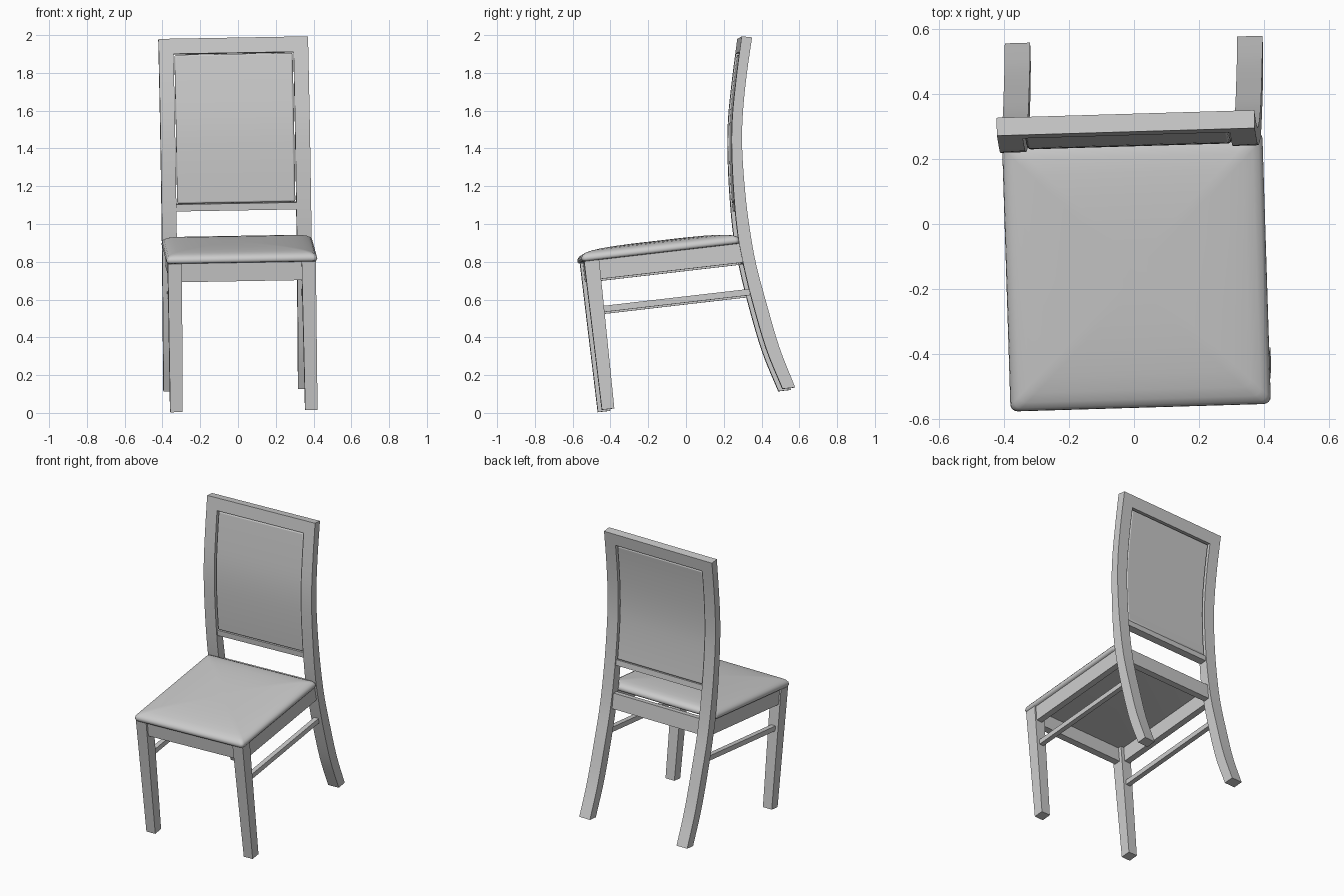
import bpy, bmesh, math
from mathutils import Matrix, Euler

if "Cube" in bpy.data.objects:
    bpy.data.objects.remove(bpy.data.objects["Cube"])

# Whole chair is slightly tipped and turned
POSE = Euler((math.radians(6.6), math.radians(-1.0), math.radians(1.7))).to_matrix().to_4x4() \
    @ Matrix.Translation((0.018, 0, 0))

# Side profile of the curved back: height, front y, rear y
BACK = [(.062, .510, .577), (.28, .449, .519), (.55, .403, .473), (.73, .381, .447),
        (.89, .369, .436), (1.10, .372, .433), (1.35, .389, .444), (1.52, .412, .466),
        (1.72, .456, .508), (1.935, .510, .564)]


def back_y(z, k):
    """Smooth (Hermite) lookup in the back profile."""
    n = len(BACK)
    i = 0
    while i < n - 2 and z > BACK[i + 1][0]:
        i += 1

    def slope(j):
        a, b = BACK[max(j - 1, 0)], BACK[min(j + 1, n - 1)]
        return (b[k] - a[k]) / (b[0] - a[0])
    p, q = BACK[i], BACK[i + 1]
    h = q[0] - p[0]
    t = (z - p[0]) / h
    return ((2*t**3 - 3*t*t + 1) * p[k] + (t**3 - 2*t*t + t) * h * slope(i)
            + (3*t*t - 2*t**3) * q[k] + (t**3 - t*t) * h * slope(i + 1))


def loft(name, rings, bevel=0.0, segs=2, smooth=40):
    """Join closed rings of points into a capped solid."""
    bm = bmesh.new()
    vs = [[bm.verts.new(p) for p in r] for r in rings]
    n = len(vs[0])
    for a, b in zip(vs, vs[1:]):
        for i in range(n):
            bm.faces.new((a[i], a[(i + 1) % n], b[(i + 1) % n], b[i]))
    bm.faces.new(vs[0])
    bm.faces.new(vs[-1])
    bmesh.ops.recalc_face_normals(bm, faces=bm.faces)
    bm.transform(POSE)
    me = bpy.data.meshes.new(name)
    bm.to_mesh(me)
    bm.free()
    ob = bpy.data.objects.new(name, me)
    bpy.context.collection.objects.link(ob)
    if bevel:
        m = ob.modifiers.new("bevel", 'BEVEL')
        m.width, m.segments = bevel, segs
        m.limit_method, m.angle_limit = 'ANGLE', math.radians(50)
    bpy.ops.object.select_all(action='DESELECT')
    ob.select_set(True)
    bpy.context.view_layer.objects.active = ob
    bpy.ops.object.shade_smooth_by_angle(angle=math.radians(smooth))
    return ob


def rect(x0, x1, y0, y1, z):
    return [(x0, y0, z), (x1, y0, z), (x1, y1, z), (x0, y1, z)]


def box(name, x0, x1, y0, y1, z0, z1):
    return loft(name, [rect(x0, x1, y0, y1, z0), rect(x0, x1, y0, y1, z1)])


def curved(name, x0, x1, z0, z1, front=0.0, rear=0.0, n=16, **kw):
    """Slab following the back profile, inset from its front and rear."""
    rings = []
    for i in range(n + 1):
        z = z0 + (z1 - z0) * i / n
        f, r, t = back_y(z, 1) + front, back_y(z, 2) - rear, .007 * max(0, z - 1.1)
        rings.append([(x0, f, z + t), (x1, f, z + t), (x1, r, z - t), (x0, r, z - t)])
    return loft(name, rings, **kw)


def rounded(inset, z, hx=.40, hy=.421, cy=-.047, r=.022):
    pts = []
    for c, (sx, sy) in enumerate(((1, 1), (-1, 1), (-1, -1), (1, -1))):
        for k in range(5):
            a = math.pi / 2 * (c + k / 4)
            pts.append((sx * (hx - inset - r) + r * math.cos(a),
                        cy + sy * (hy - inset - r) + r * math.sin(a), z))
    return pts


# Padded seat
loft("seat", [rounded(i, z) for i, z in (
    (.022, .852), (.006, .855), (0, .866), (.003, .880), (.012, .891), (.03, .900),
    (.06, .907), (.11, .913), (.18, .918), (.27, .921), (.36, .922))], smooth=60)

# Legs, side rails and stretchers, mirrored left and right
for s, side in ((-1, "left"), (1, "right")):
    loft("front_leg_" + side, [rect(s * .325, s * .390, -.453, -.387, .062),
                               rect(s * .317, s * .392, -.456, -.376, .853)])
    curved("back_post_" + side, s * .318, s * .396, .062, 1.857, n=32)
    box("side_rail_" + side, s * .340, s * .382, -.38, .40, .751, .853)
    box("side_stretcher_" + side, s * .340, s * .372, -.40, .43, .575, .608)

# Front and rear aprons
box("front_apron", -.33, .33, -.442, -.40, .753, .853)
box("rear_apron", -.33, .33, .385, .425, .751, .853)

# Back frame and padded panel
curved("top_rail", -.396, .396, 1.857, 1.935, n=4)
curved("lower_back_rail", -.33, .33, 1.035, 1.072, front=.008, rear=.008, n=4)
curved("back_panel", -.313, .313, 1.075, 1.852, front=.008, rear=.008, n=20, bevel=.010, segs=3)
